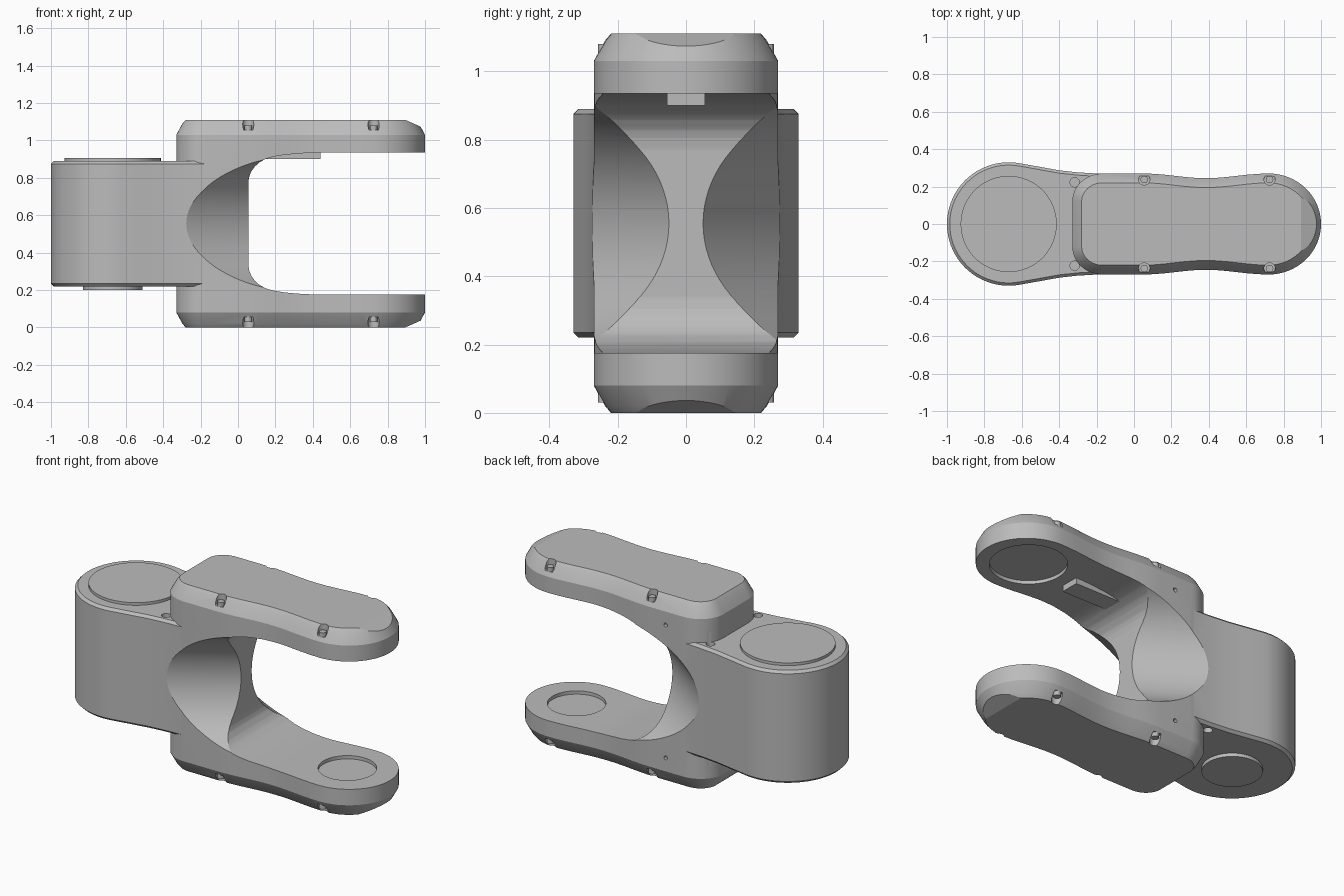
import bpy, bmesh
from math import sin, cos, pi, radians
from mathutils import Matrix, Vector

if "Cube" in bpy.data.objects:
    bpy.data.objects.remove(bpy.data.objects["Cube"], do_unlink=True)

TOP, MID = 1.11, 0.555          # full height and symmetry plane
JOINT_IN, JOINT_OUT = -0.67, 0.72

grey = bpy.data.materials.new("light grey")
grey.use_nodes = True
grey.diffuse_color = (0.5, 0.5, 0.5, 1)
grey.node_tree.nodes["Principled BSDF"].inputs["Base Color"].default_value = (0.5, 0.5, 0.5, 1)


def finish(bm, name):
    bmesh.ops.recalc_face_normals(bm, faces=bm.faces[:])
    mesh = bpy.data.meshes.new(name)
    bm.to_mesh(mesh)
    bm.free()
    mesh.materials.append(grey)
    ob = bpy.data.objects.new(name, mesh)
    bpy.context.collection.objects.link(ob)
    return ob


def activate(ob):
    bpy.ops.object.select_all(action='DESELECT')
    ob.select_set(True)
    bpy.context.view_layer.objects.active = ob


def boolean(ob, other, operation):
    mod = ob.modifiers.new("boolean", 'BOOLEAN')
    mod.object, mod.operation, mod.solver = other, operation, 'EXACT'
    activate(ob)
    bpy.ops.object.modifier_apply(modifier=mod.name)
    bpy.data.objects.remove(other, do_unlink=True)


def loft(rings):
    """Closed solid through rings of equal length."""
    bm = bmesh.new()
    rows = [[bm.verts.new(p) for p in ring] for ring in rings]
    n = len(rows[0])
    for a, b in zip(rows, rows[1:]):
        for i in range(n):
            j = (i + 1) % n
            bm.faces.new((a[i], a[j], b[j], b[i]))
    bm.faces.new(rows[0])
    bm.faces.new(rows[-1])
    bmesh.ops.recalc_face_normals(bm, faces=bm.faces[:])
    return bm


def mirrored(half):
    return half + [(x, -y) for x, y in reversed(half) if y > 1e-5]


def inset(outline, d):
    pts = []
    for i, (x, y) in enumerate(outline):
        a, b = outline[i - 1], outline[(i + 1) % len(outline)]
        t = Vector((b[0] - a[0], b[1] - a[1])).normalized()
        pts.append((x - t.y * d, y + t.x * d))
    return pts


def plate(outline, layers):
    return loft([[(x, y, z) for x, y in inset(outline, d)] for z, d in layers])


def cylinder(bm, x, y, z0, z1, r, segments=48):
    bmesh.ops.create_cone(bm, cap_ends=True, segments=segments, radius1=r, radius2=r,
                          depth=z1 - z0, matrix=Matrix.Translation((x, y, (z0 + z1) / 2)))


# Fork: waisted outline with chamfered rims
half = [(JOINT_OUT + 0.28 * cos(a), 0.27 * sin(a)) for a in [pi / 2 * i / 16 for i in range(17)]]
for i in range(1, 13):
    t = i / 12
    half.append((0.72 - 0.67 * t, 0.27 - 0.025 * sin(pi * t) ** 2))
half += [(-0.17 - 0.16 * sin(a), 0.12 + 0.15 * cos(a)) for a in [pi / 2 * i / 10 for i in range(11)]]
rim = [(0, 0.05), (0.02, 0.033), (0.08, 0)]
arm = plate(mirrored(half), rim + [(TOP - z, d) for z, d in reversed(rim)])

# Extra sloped cut at the far tip of each arm
for z, s in ((TOP, 1), (0, -1)):
    cut = bmesh.ops.bisect_plane(arm, geom=arm.verts[:] + arm.edges[:] + arm.faces[:],
                                 plane_co=(0.894, 0, z), plane_no=(0.035, 0, 0.079 * s),
                                 clear_outer=True)
    edges = [e for e in cut["geom_cut"] if isinstance(e, bmesh.types.BMEdge)]
    bmesh.ops.holes_fill(arm, edges=edges, sides=0)
body = finish(arm, "arm_body")

# Motor housing merged with the fork
half = [(-0.1, 0.26), (-0.18, 0.269), (-0.3, 0.276), (-0.4, 0.287), (-0.5, 0.305)]
half += [(JOINT_IN + 0.33 * cos(a), 0.33 * sin(a)) for a in [radians(80 + 5 * i) for i in range(21)]]
housing = plate(mirrored(half), [(0.22, 0.015), (0.235, 0), (0.875, 0), (0.89, 0.015)])
boolean(body, finish(housing, "housing_blank"), 'UNION')

# Opening between the two arms
curve = [(1.3, 0.38), (0.44, 0.38), (0.34, 0.376), (0.25, 0.368), (0.19, 0.358), (0.15, 0.347),
         (0.115, 0.328), (0.09, 0.305), (0.07, 0.277), (0.06, 0.25), (0.055, 0.22)]
slot = [(x, MID + h) for x, h in curve] + [(x, MID - h) for x, h in reversed(curve)]
boolean(body, finish(loft([[(x, y, z) for x, z in slot] for y in (-0.6, 0.6)]), "slot_cutter"),
        'DIFFERENCE')

# Slanted elliptical scoops on both flanks
scoop = [(0.94, MID + 0.379)]
scoop += [(0.44 - 0.71 * sin(a), MID + 0.379 * cos(a)) for a in [pi * i / 48 for i in range(49)]]
scoop += [(0.94, MID - 0.379)]
for side in (-1, 1):
    rings = [[(x + 1.477 * (0.27 - y), side * y, z) for x, z in scoop] for y in (0.45, 0.02)]
    boolean(body, finish(loft(rings), "scoop_cutter"), 'DIFFERENCE')

# Joint recesses, screw pockets and small holes
holes = bmesh.new()
cylinder(holes, JOINT_OUT, 0, 0.155, 0.3, 0.158)
cylinder(holes, JOINT_OUT, 0, 0.8, 0.955, 0.205)
screws = [(x, y) for x in (0.055, 0.725) for y in (-0.238, 0.238)]
for x, y in screws:
    cylinder(holes, x, y, 1.055, 1.2, 0.03, 20)
    cylinder(holes, x, y, -0.1, 0.055, 0.03, 20)
for y in (-0.223, 0.223):
    cylinder(holes, -0.317, y, 0.86, 0.95, 0.025, 20)
    cylinder(holes, -0.317, y, 0.15, 0.25, 0.025, 20)
for z in (0.16, 0.95):
    bmesh.ops.create_cone(holes, cap_ends=True, segments=12, radius1=0.012, radius2=0.012, depth=0.1,
                          matrix=Matrix.Translation((-0.055, 0.3, z)) @ Matrix.Rotation(pi / 2, 4, 'X'))
boolean(body, finish(holes, "hole_cutter"), 'DIFFERENCE')

# Screw heads seated in the pockets
heads = bmesh.new()
for x, y in screws:
    cylinder(heads, x, y, 1.045, 1.08, 0.02, 16)
    cylinder(heads, x, y, 0.03, 0.065, 0.02, 16)
screw_heads = finish(heads, "screw_heads")

# Raised joint discs on the housing
bm = bmesh.new()
cylinder(bm, JOINT_IN, 0, 0.87, 0.906, 0.257, 64)
top_disc = finish(bm, "top_joint_disc")
bm = bmesh.new()
cylinder(bm, JOINT_IN, 0, 0.2, 0.24, 0.16, 64)
bottom_disc = finish(bm, "bottom_joint_disc")

# Key bar under the upper arm
bm = bmesh.new()
bmesh.ops.create_cube(bm, size=1, matrix=Matrix.Translation((0.28, 0, 0.925))
                      @ Matrix.Diagonal((0.32, 0.11, 0.05, 1)))
key_bar = finish(bm, "key_bar")

for ob in (body, screw_heads, top_disc, bottom_disc):
    activate(ob)
    bpy.ops.object.shade_smooth_by_angle(angle=radians(20))
